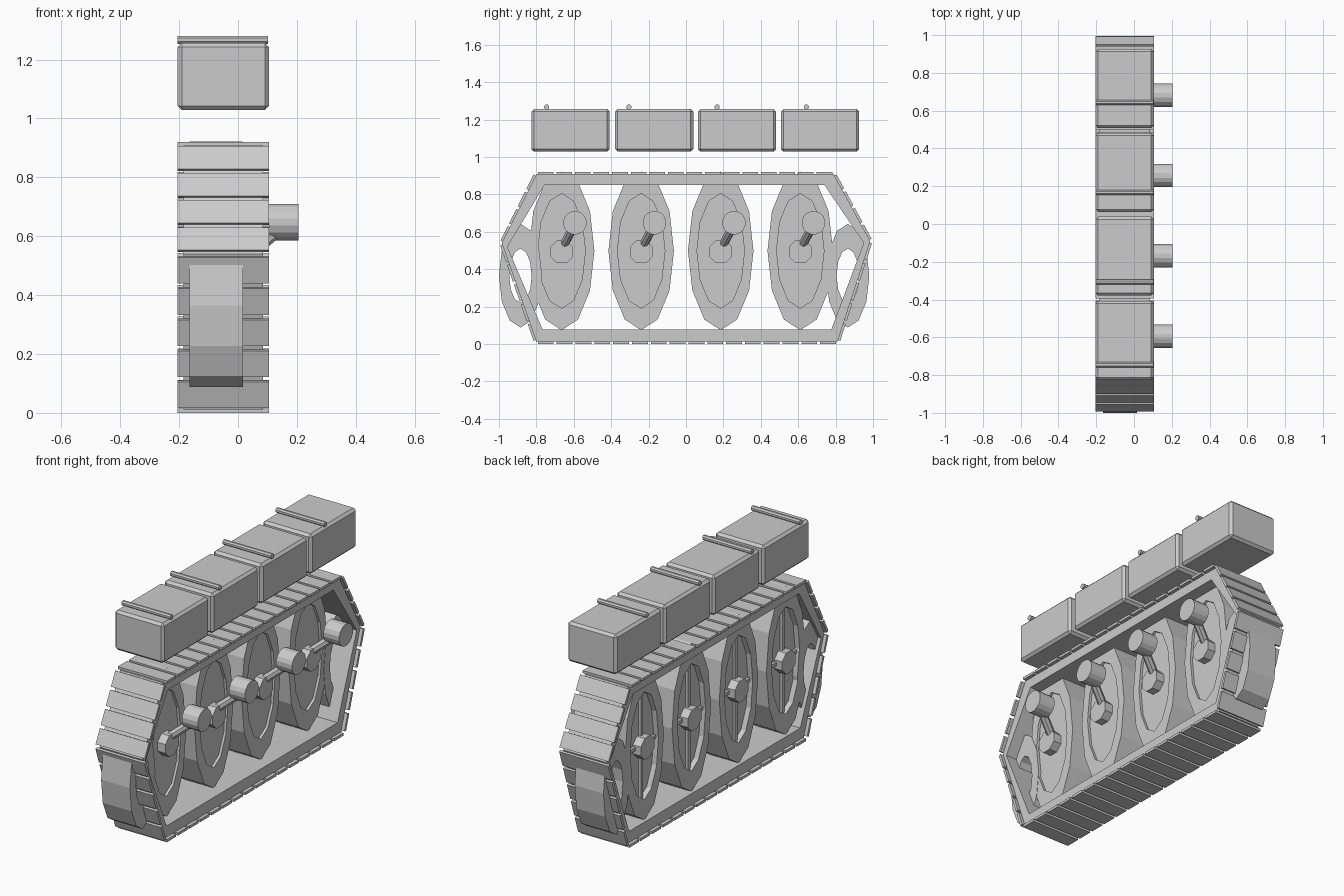
import bpy, bmesh
from math import cos, sin, pi
from mathutils import Vector, Matrix

if "Cube" in bpy.data.objects:
    bpy.data.objects.remove(bpy.data.objects["Cube"])


def finish(name, bm):
    bmesh.ops.remove_doubles(bm, verts=bm.verts, dist=1e-5)
    bmesh.ops.recalc_face_normals(bm, faces=bm.faces)
    me = bpy.data.meshes.new(name)
    bm.to_mesh(me)
    bm.free()
    ob = bpy.data.objects.new(name, me)
    bpy.context.collection.objects.link(ob)
    return ob


def lathe(name, profile, y, z, squash, sides=12, closed=False):
    """Spin an (x, radius) profile round the x axis, squashed in y."""
    bm = bmesh.new()
    rings = [[bm.verts.new((x, y + squash * r * sin(2 * pi * i / sides),
                            z + r * cos(2 * pi * i / sides))) for i in range(sides)]
             for x, r in profile]
    pairs = list(zip(rings, rings[1:] + rings[:1]))
    for a, b in (pairs if closed else pairs[:-1]):
        for i in range(sides):
            j = (i + 1) % sides
            bm.faces.new((a[i], a[j], b[j], b[i]))
    if not closed:
        bm.faces.new(rings[0])
        bm.faces.new(rings[-1])
    return finish(name, bm)


def box(name, size, loc, rot=0.0, bevel=0.0):
    bm = bmesh.new()
    bmesh.ops.create_cube(bm, size=1)
    bmesh.ops.scale(bm, vec=size, verts=bm.verts)
    if bevel:
        bmesh.ops.bevel(bm, geom=bm.edges[:], offset=bevel, segments=1, affect='EDGES')
    bm.transform(Matrix.Translation(loc) @ Matrix.Rotation(rot, 4, 'X'))
    return finish(name, bm)


def rod(name, a, b, r, sides=8):
    a, b = Vector(a), Vector(b)
    bm = bmesh.new()
    bmesh.ops.create_cone(bm, cap_ends=True, segments=sides, radius1=r, radius2=r,
                          depth=(b - a).length)
    turn = (b - a).to_track_quat('Z', 'Y').to_matrix().to_4x4()
    bm.transform(Matrix.Translation((a + b) / 2) @ turn @ Matrix.Rotation(pi / sides, 4, 'Z'))
    return finish(name, bm)


# Track band: a hollow six-sided loop
outer = [(-.80, .012), (.81, .012), (.985, .55), (.79, .908), (-.80, .908), (-.985, .54)]
inner = [(-.767, .078), (.777, .078), (.95, .54), (.74, .85), (-.756, .85), (-.955, .52)]
bm = bmesh.new()
loops = [[bm.verts.new((x, y, z)) for y, z in pts]
         for x, pts in ((-.185, outer), (.085, outer), (.085, inner), (-.185, inner))]
for a, b in zip(loops, loops[1:] + loops[:1]):
    for i in range(6):
        j = (i + 1) % 6
        bm.faces.new((a[i], a[j], b[j], b[i]))
finish("track_band", bm)

# Track links along each edge of the band
for e, count in enumerate((16, 5, 4, 16, 4, 5)):
    a, b = Vector(outer[e]), Vector(outer[(e + 1) % 6])
    d = (b - a).normalized()
    step = (b - a).length / count
    out = Vector((d.y, -d.x)) * .005
    for k in range(count):
        p = a + d * step * (k + .5) + out
        box("track_link", (.31, step * .84, .015), (-.05, p.x, p.y),
            Vector((1, 0)).angle_signed(d) * -1)

# Road wheels with recessed faces, hubs, spokes and crank knobs
wheel = [(-.135, .02), (-.135, .307), (-.165, .307), (-.165, .424),
         (.015, .424), (.015, .307), (0, .307), (0, .02)]
for i in range(4):
    y = -.665 + .4253 * i
    lathe("road_wheel", wheel, y, .498, .413)
    rod("wheel_hub", (-.185, y, .493), (.05, y, .493), .066)
    box("wheel_spoke", (.02, .02, .61), (-.14, y, .498))
    box("wheel_cross_spoke", (.02, .25, .02), (-.14, y, .498))
    rod("crank_arm", (.03, y + .015, .535), (.15, y + .068, .635), .024)
    rod("crank_knob", (.105, y + .071, .648), (.205, y + .071, .648), .063, 16)

# End rings poking through the sloped track
ring = [(-.165, .145), (-.165, .277), (.017, .277), (.017, .145)]
for y in (-.885, .865):
    lathe("end_ring", ring, y, .365, .415, closed=True)

# Storage boxes with lid handles
for y, h in ((-.617, -.745), (-.170, -.306), (.273, .166), (.717, .643)):
    box("storage_box", (.31, .418, .228), (-.05, y, 1.142), bevel=.014)
    rod("box_handle", (-.205, h, 1.267), (.102, h, 1.267), .0145)
